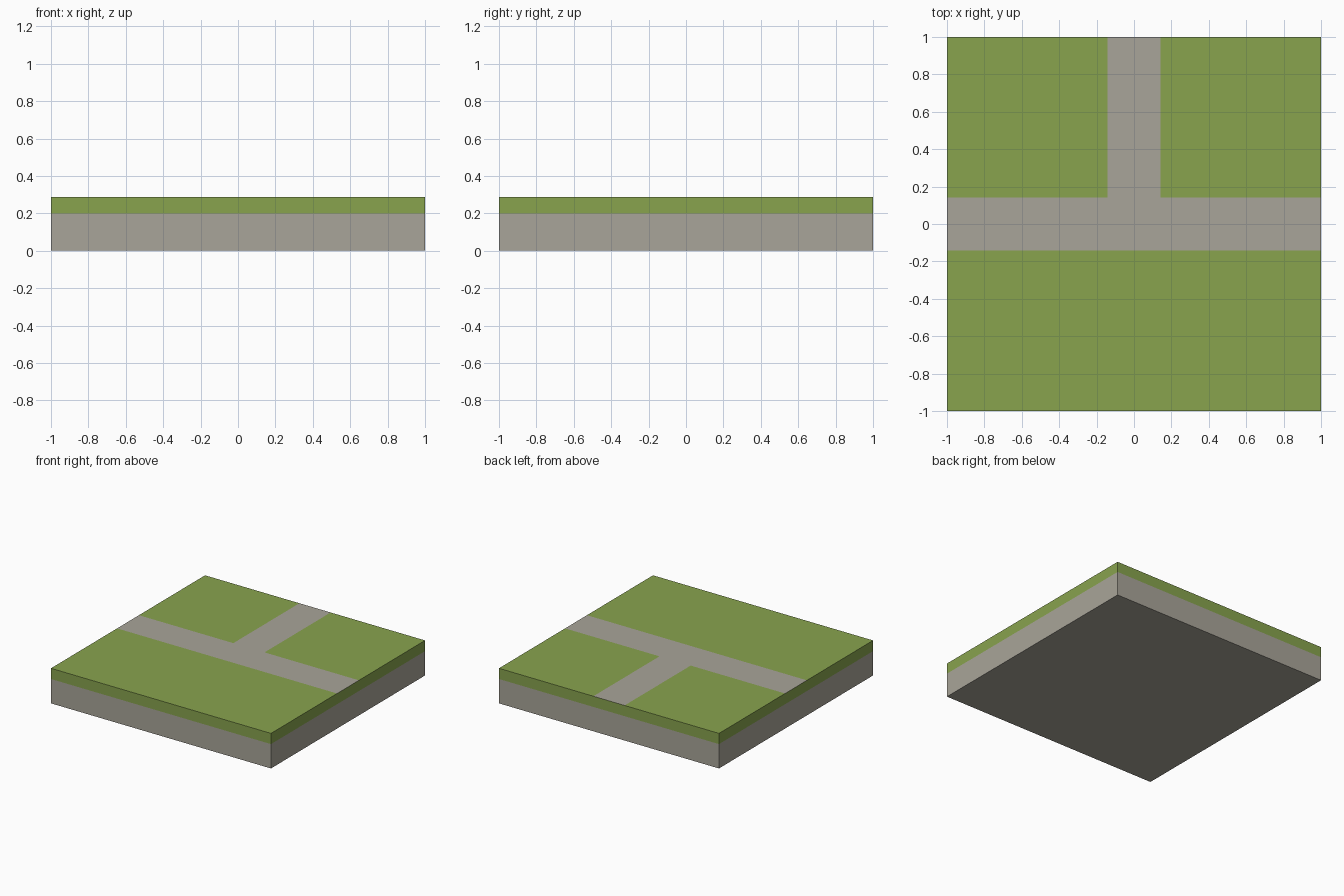
import bpy, bmesh
from mathutils import Vector

if "Cube" in bpy.data.objects:
    bpy.data.objects.remove(bpy.data.objects["Cube"])

HEIGHT = 0.288      # total tile height
GRASS_Z = 0.20      # stone below, grass above
PATH = 0.142        # half width of the path


def material(name, rgb):
    m = bpy.data.materials.new(name)
    m.diffuse_color = (*rgb, 1)
    m.use_nodes = True
    m.node_tree.nodes["Principled BSDF"].inputs["Base Color"].default_value = m.diffuse_color
    return m


# Square tile block standing on the ground
bm = bmesh.new()
bmesh.ops.create_cube(bm, size=1)
for v in bm.verts:
    v.co = Vector((v.co.x * 2, v.co.y * 2, (v.co.z + 0.5) * HEIGHT))


def cut(co, normal, faces):
    geom = set(faces)
    for f in faces:
        geom.update(f.edges, f.verts)
    bmesh.ops.bisect_plane(bm, geom=list(geom), plane_co=co, plane_no=normal)


# Turf line around the sides, then path edges across the tile
cut((0, 0, GRASS_Z), (0, 0, 1), bm.faces[:])
for s in (-PATH, PATH):
    cut((0, s, 0), (0, 1, 0), bm.faces[:])
    cut((s, 0, 0), (1, 0, 0), bm.faces[:])

# Colour: stone base, green turf, flush T-shaped stone path on top
for f in bm.faces:
    c = f.calc_center_median()
    on_top = c.z > HEIGHT - 0.001
    on_path = abs(c.y) < PATH or (abs(c.x) < PATH and c.y > 0)
    f.material_index = 1 if c.z > GRASS_Z and not (on_top and on_path) else 0

bmesh.ops.recalc_face_normals(bm, faces=bm.faces[:])
mesh = bpy.data.meshes.new("path_tile")
bm.to_mesh(mesh)
bm.free()
mesh.materials.append(material("warm grey stone", (0.397, 0.376, 0.319)))
mesh.materials.append(material("grass green", (0.246, 0.366, 0.076)))
bpy.context.collection.objects.link(bpy.data.objects.new("path_tile", mesh))
